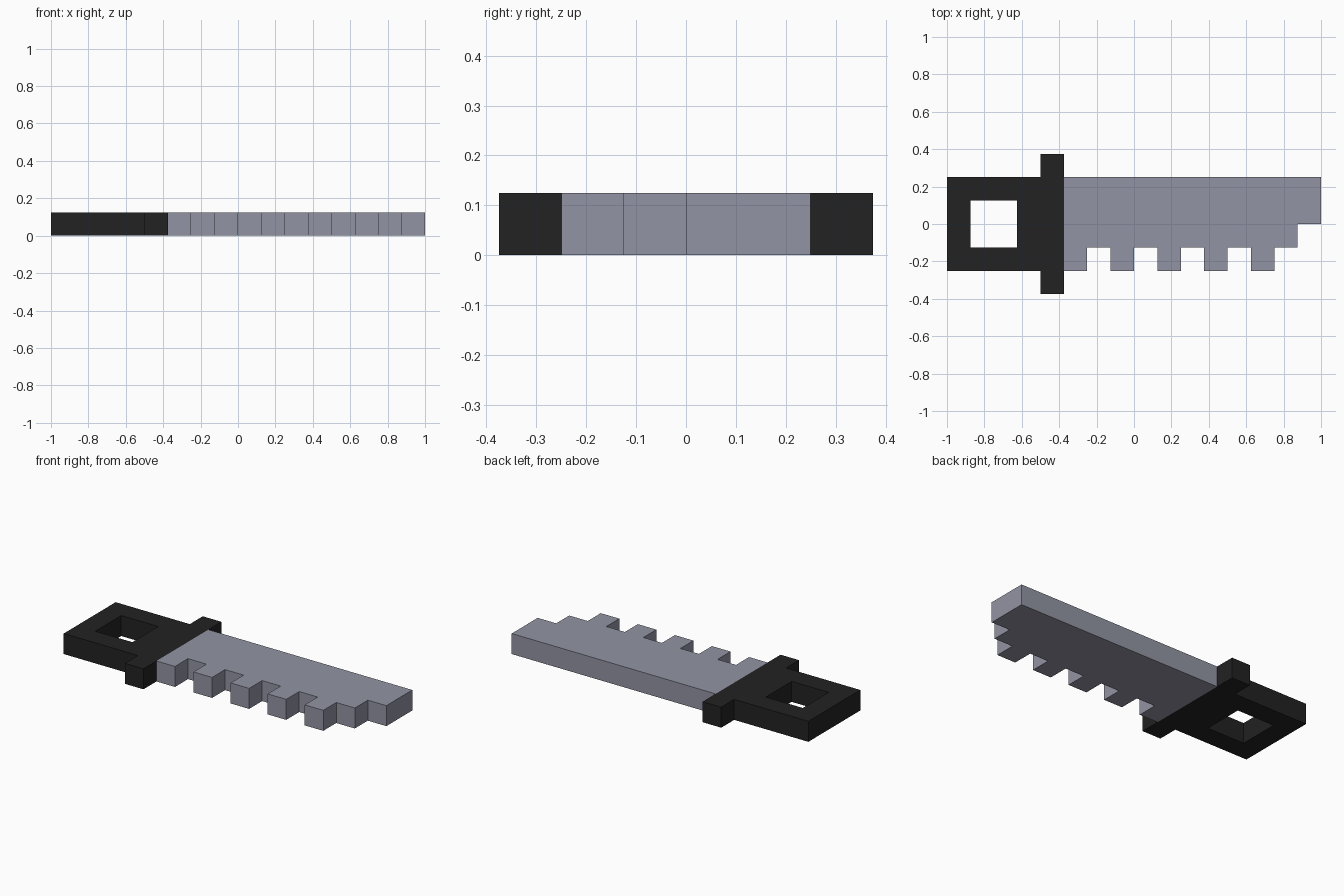
import bpy, bmesh

if "Cube" in bpy.data.objects:
    bpy.data.objects.remove(bpy.data.objects["Cube"])

U = 0.125  # grid unit and thickness of the whole model


def material(name, rgb):
    m = bpy.data.materials.new(name)
    m.diffuse_color = (*rgb, 1)
    m.use_nodes = True
    m.node_tree.nodes["Principled BSDF"].inputs["Base Color"].default_value = m.diffuse_color
    return m


black = material("black", (0.016, 0.016, 0.016))
steel = material("steel grey", (0.287, 0.296, 0.366))


def slab(name, polygons, mat):
    """Extrude flat polygons (in grid units, sharing corners) up by one unit."""
    bm = bmesh.new()
    for poly in polygons:
        bm.faces.new([bm.verts.new((x * U, y * U, 0)) for x, y in poly])
    bmesh.ops.remove_doubles(bm, verts=bm.verts[:], dist=1e-4)
    ext = bmesh.ops.extrude_face_region(bm, geom=bm.faces[:], use_keep_orig=True)
    top = [v for v in ext["geom"] if isinstance(v, bmesh.types.BMVert)]
    bmesh.ops.translate(bm, verts=top, vec=(0, 0, U))
    bmesh.ops.recalc_face_normals(bm, faces=bm.faces[:])
    mesh = bpy.data.meshes.new(name)
    bm.to_mesh(mesh)
    bm.free()
    mesh.materials.append(mat)
    obj = bpy.data.objects.new(name, mesh)
    bpy.context.collection.objects.link(obj)
    return obj


def box(x0, x1, y0, y1):
    return [(x0, y0), (x1, y0), (x1, y1), (x0, y1)]


# Handle: square frame around a hole, joined to the guard by a solid neck
outer = box(-8, -4, -2, 2)
inner = box(-7, -5, -1, 1)
ring = [[outer[i], outer[(i + 1) % 4], inner[(i + 1) % 4], inner[i]] for i in range(4)]
slab("handle", ring, black)

# Guard: crossbar wider than the blade
slab("guard", [box(-4, -3, -3, 3)], black)

# Blade: straight back, square teeth along the edge, stepped tip
outline = [(-3, 2)]
for x in range(-3, 7, 2):
    outline += [(x, -1), (x, -2), (x + 1, -2), (x + 1, -1)]
outline.remove((-3, -1))
outline += [(7, -1), (7, 0), (8, 0), (8, 2)]
slab("blade", [outline], steel)
